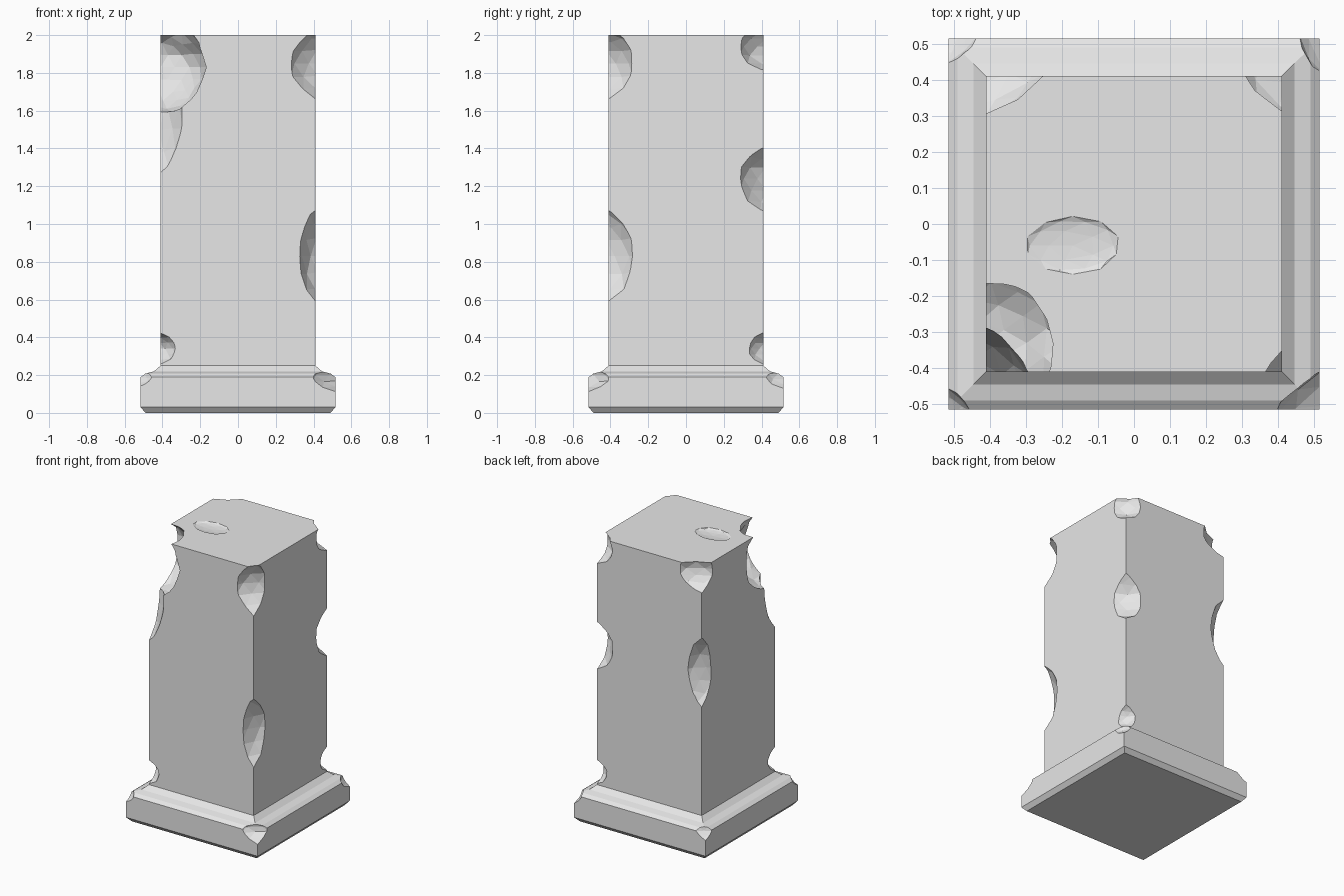
import bpy, bmesh, math, random
from mathutils import Vector

if "Cube" in bpy.data.objects:
    bpy.data.objects.remove(bpy.data.objects["Cube"])

random.seed(7)
stone = bpy.data.materials.new("grey_stone")
stone.diffuse_color = (0.8, 0.8, 0.8, 1)
stone.use_nodes = True
stone.node_tree.nodes["Principled BSDF"].inputs["Base Color"].default_value = stone.diffuse_color


def to_object(name, bm):
    bmesh.ops.recalc_face_normals(bm, faces=bm.faces)
    me = bpy.data.meshes.new(name)
    bm.to_mesh(me)
    bm.free()
    me.materials.append(stone)
    ob = bpy.data.objects.new(name, me)
    bpy.context.collection.objects.link(ob)
    return ob


def square_stack(name, profile):
    """Solid made of square rings, each given as (half width, height)."""
    bm = bmesh.new()
    rings = [[bm.verts.new((sx * w, sy * w, z))
              for sx, sy in ((-1, -1), (1, -1), (1, 1), (-1, 1))] for w, z in profile]
    for a, b in zip(rings, rings[1:]):
        for i in range(4):
            j = (i + 1) % 4
            bm.faces.new((a[i], a[j], b[j], b[i]))
    bm.faces.new(rings[0])
    bm.faces.new(rings[-1])
    return to_object(name, bm)


def carve(target, centre, radii, rough=0.03, detail=3):
    """Cut a rough faceted ellipsoid out of the target."""
    bm = bmesh.new()
    bmesh.ops.create_icosphere(bm, subdivisions=detail, radius=1)
    for v in bm.verts:
        k = 1 + random.uniform(-rough, rough)
        v.co = Vector(centre) + Vector([v.co[i] * k * radii[i] for i in range(3)])
    cutter = to_object("chip_cutter", bm)
    cutter.hide_render = True
    mod = target.modifiers.new("chip", 'BOOLEAN')
    mod.operation = 'DIFFERENCE'
    mod.solver = 'EXACT'
    mod.object = cutter
    bpy.context.view_layer.objects.active = target
    bpy.ops.object.modifier_apply(modifier=mod.name)
    bpy.data.objects.remove(cutter)


def chip(target, half, sx, sy, z, ex, ey, hz, d=1.2):
    """Chip a vertical edge: ex, ey reach along the faces, hz is the half height."""
    r = math.sqrt((1 + d) ** 2 + d ** 2)
    carve(target, (sx * (half + d * ex), sy * (half + d * ey), z),
          (r * ex, r * ey, r * hz / math.sqrt(1 + 2 * d)), 0.022)


# Square shaft and moulded base
shaft = square_stack("shaft", [(0.41, 0.235), (0.41, 2.0)])
base = square_stack("base", [(0.49, 0), (0.515, 0.03), (0.515, 0.19), (0.49, 0.208),
                             (0.445, 0.22), (0.41, 0.25)])

# Large break at the top of the front left edge, tapering downward
carve(shaft, (-0.41, -0.33, 1.83), (0.25, 0.25, 0.25), 0.05)
chip(shaft, 0.41, -1, -1, 1.63, 0.12, 0.13, 0.36)

# Smaller chips along the shaft edges: side x, side y, height, reaches, half height
for spec in ((1, -1, 1.85, 0.13, 0.13, 0.19),
             (1, 1, 1.94, 0.13, 0.13, 0.125),
             (-1, 1, 1.95, 0.18, 0.125, 0.125),
             (1, -1, 0.83, 0.09, 0.13, 0.25),
             (1, 1, 1.24, 0.13, 0.13, 0.17),
             (-1, 1, 1.26, 0.11, 0.11, 0.25),
             (-1, -1, 0.34, 0.08, 0.08, 0.085),
             (1, 1, 0.34, 0.08, 0.08, 0.085)):
    chip(shaft, 0.41, *spec)

# Shallow dent on the top face
carve(shaft, (-0.17, -0.06, 2.0), (0.13, 0.08, 0.014), 0.03, 2)

# Worn corners of the base
for spec in ((1, -1, 0.20, 0.13, 0.11, 0.09),
             (1, 1, 0.21, 0.06, 0.10, 0.08),
             (-1, 1, 0.21, 0.08, 0.07, 0.07),
             (-1, -1, 0.21, 0.06, 0.06, 0.07)):
    chip(base, 0.515, *spec)

for ob in (shaft, base):
    for p in ob.data.polygons:
        p.use_smooth = False
        p.material_index = 0
